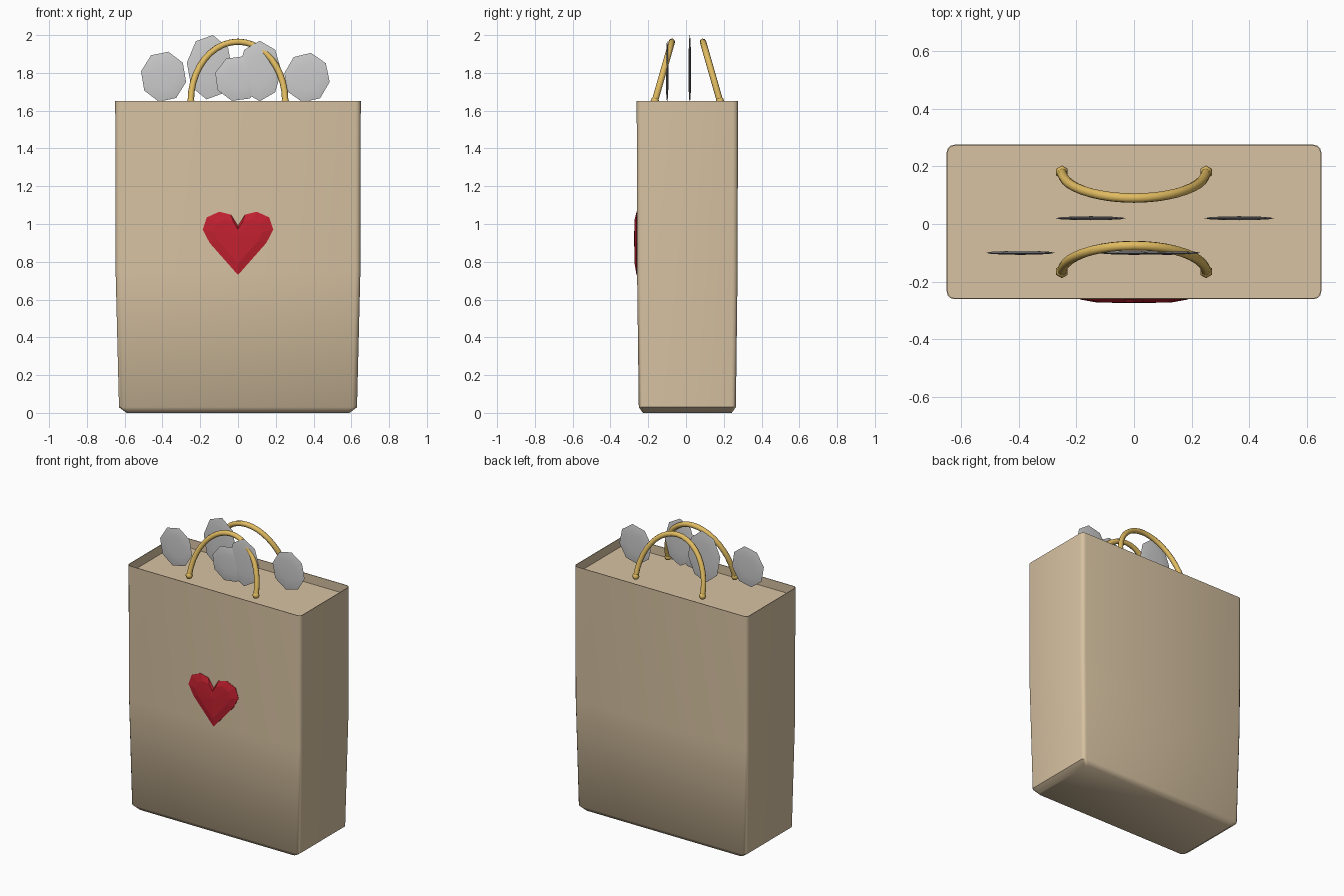
import bpy, bmesh, math
from mathutils import Matrix

if "Cube" in bpy.data.objects:
    bpy.data.objects.remove(bpy.data.objects["Cube"])


def material(name, col):
    m = bpy.data.materials.new(name)
    m.diffuse_color = (*col, 1)
    m.use_nodes = True
    m.node_tree.nodes["Principled BSDF"].inputs["Base Color"].default_value = m.diffuse_color
    return m


paper = material("paper", (0.68, 0.54, 0.36))
gold = material("gold", (0.75, 0.50, 0.12))
red = material("red", (0.55, 0.015, 0.03))


def finish(bm, name, mat=None, smooth=None):
    bmesh.ops.recalc_face_normals(bm, faces=bm.faces)
    me = bpy.data.meshes.new(name)
    bm.to_mesh(me)
    bm.free()
    ob = bpy.data.objects.new(name, me)
    bpy.context.collection.objects.link(ob)
    if mat:
        me.materials.append(mat)
    if smooth:
        bpy.ops.object.select_all(action='DESELECT')
        ob.select_set(True)
        bpy.context.view_layer.objects.active = ob
        bpy.ops.object.shade_smooth_by_angle(angle=math.radians(smooth))
    return ob


def bridge(bm, a, b):
    n = len(a)
    for i in range(n):
        bm.faces.new((a[i], a[(i + 1) % n], b[(i + 1) % n], b[i]))


# Bag: rounded rectangles stacked up the wall, over the rim and down to a sunken top
def rounded_ring(bm, hx, hy, z, r, cy=0.007):
    ring = []
    for k, (sx, sy) in enumerate([(1, 1), (-1, 1), (-1, -1), (1, -1)]):
        for j in range(4):
            a = math.radians(90 * k + 30 * j)
            ring.append(bm.verts.new((sx * (hx - r) + r * math.cos(a),
                                      cy + sy * (hy - r) + r * math.sin(a), z)))
    return ring


bm = bmesh.new()
sections = [(0.59, 0.235, 0.0, 0.02), (0.63, 0.257, 0.03, 0.025),
            (0.648, 0.266, 0.75, 0.027), (0.65, 0.268, 1.65, 0.027),
            (0.646, 0.264, 1.65, 0.023), (0.646, 0.264, 1.59, 0.023)]
rings = [rounded_ring(bm, *s) for s in sections]
for a, b in zip(rings, rings[1:]):
    bridge(bm, a, b)
bm.faces.new(rings[0])
bm.faces.new(rings[-1])
finish(bm, "bag", paper, 50)


# Handles: tilted half-ellipse tubes with small end knobs
def handle(name, y0, y1):
    bm = bmesh.new()
    n, sides, rad = 20, 8, 0.017
    base, rise, half = 1.65, 0.315, 0.25
    lean = math.atan2(y1 - y0, rise)
    rings = []
    for i in range(n + 1):
        t = math.pi * i / n
        c, s = math.cos(t), math.sin(t)
        nx, nz = c * rise, s * half
        length = math.hypot(nx, nz)
        nx, nz = nx / length, nz / length
        ring = []
        for j in range(sides):
            a = 2 * math.pi * j / sides
            u, v = rad * math.cos(a), rad * math.sin(a)
            ring.append(bm.verts.new((half * c + nx * u,
                                      y0 + (y1 - y0) * s + v * math.cos(lean) + nz * u * math.sin(lean),
                                      base + rise * s + nz * u * math.cos(lean) - v * math.sin(lean))))
        rings.append(ring)
    for p, q in zip(rings, rings[1:]):
        for j in range(sides):
            k = (j + 1) % sides
            bm.faces.new((p[j], p[k], q[k], q[j]))
    bm.faces.new(rings[0])
    bm.faces.new(rings[-1])
    for sx in (-1, 1):
        bmesh.ops.create_uvsphere(bm, u_segments=6, v_segments=4, radius=0.023,
                                  matrix=Matrix.Translation((sx * half, y0, base)))
    finish(bm, name, gold, 60)


handle("front_handle", -0.165, -0.075)
handle("back_handle", 0.18, 0.09)

# Tissue puffs: very flat eight-sided lenses standing upright
puffs = [(-0.394, -0.10, 1.78, 0.122, 0.135, 12), (-0.15, 0.02, 1.83, 0.122, 0.172, 8),
         (0.0, -0.10, 1.77, 0.125, 0.122, 15), (0.115, -0.10, 1.81, 0.115, 0.160, 0),
         (0.365, 0.02, 1.775, 0.122, 0.133, 10)]
for i, (x, y, z, rx, rz, turn) in enumerate(puffs):
    bm = bmesh.new()
    m = (Matrix.Translation((x, y, z)) @ Matrix.Diagonal((rx, 0.007, rz, 1))
         @ Matrix.Rotation(math.radians(turn), 4, 'Y') @ Matrix.Rotation(math.pi / 2, 4, 'X'))
    bmesh.ops.create_uvsphere(bm, u_segments=8, v_segments=6, radius=1.0, matrix=m)
    finish(bm, f"tissue_puff_{i + 1}", None, 60)

# Heart: faceted low dome on the front
side = [(0.15, 0.90), (0.187, 0.97), (0.165, 1.035), (0.10, 1.065), (0.037, 1.05)]
outline = [(0, 0.73)] + side + [(0, 0.99)] + [(-x, z) for x, z in reversed(side)]
bm = bmesh.new()
loops = [[bm.verts.new((x * f, y, 0.93 + (z - 0.93) * f)) for x, z in outline]
         for f, y in ((1, -0.25), (1, -0.262), (0.7, -0.272))]
for a, b in zip(loops, loops[1:]):
    bridge(bm, a, b)
centre = bm.verts.new((0, -0.275, 0.93))
for i, v in enumerate(loops[-1]):
    bm.faces.new((v, loops[-1][(i + 1) % len(outline)], centre))
bm.faces.new(loops[0])
finish(bm, "heart", red)
